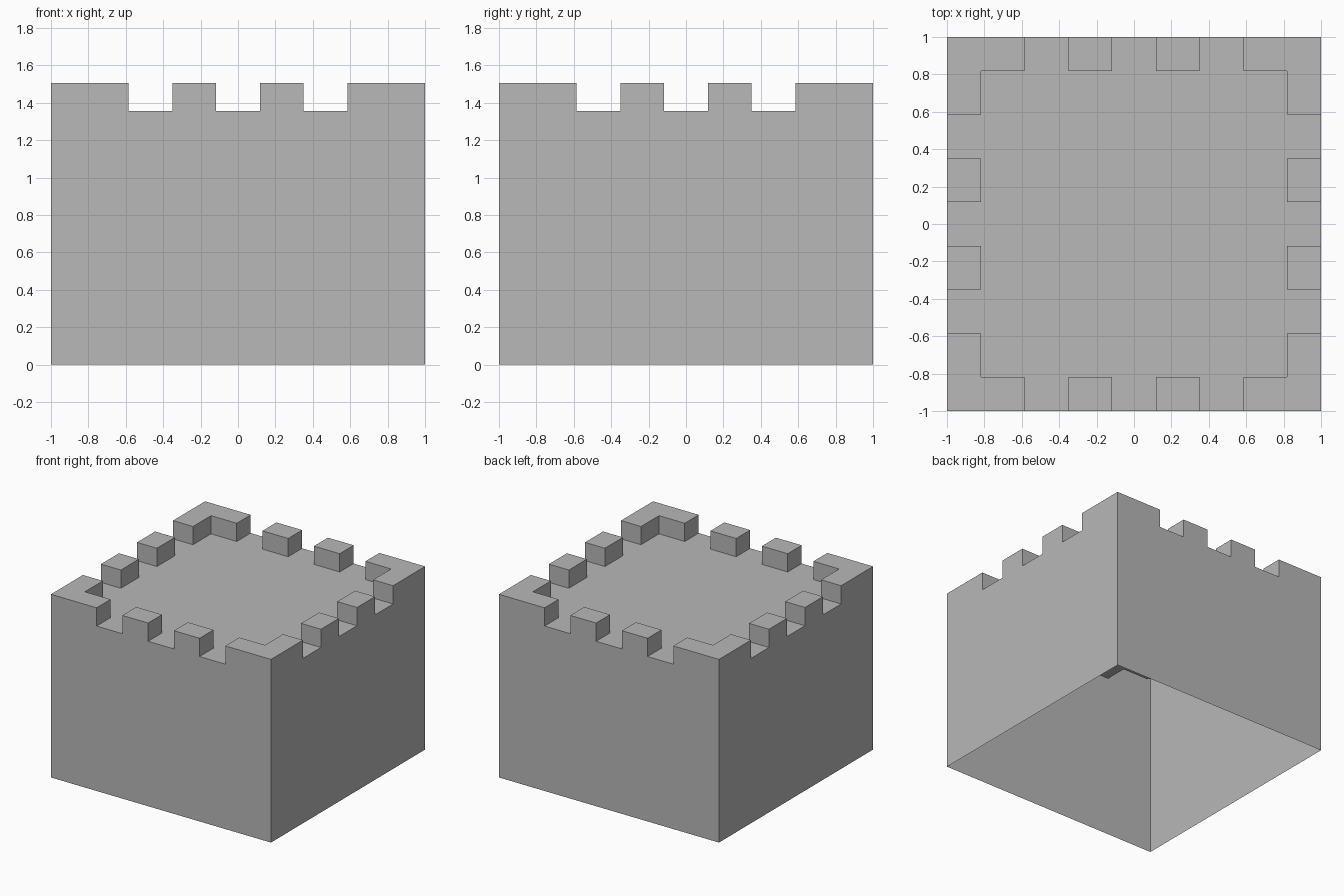
import bpy
import bmesh
import math

cube = bpy.data.objects.get("Cube")
if cube:
    bpy.data.objects.remove(cube, do_unlink=True)

DECK, TOP = 1.355, 1.505
STEP = 0.234                      # width of a merlon or a gap
N = 9                             # cells along each side
lines = [-1.0] + [(k - 3.5) * STEP for k in range(N - 1)] + [1.0]


def height(i, j):
    """Height of a cell: ground outside, deck inside, merlons on the rim."""
    if not (0 <= i < N and 0 <= j < N):
        return 0.0
    if i in (0, N - 1):
        along = j
    elif j in (0, N - 1):
        along = i
    else:
        return DECK
    return TOP if along in (0, 1, 3, 5, 7, 8) else DECK


stone = bpy.data.materials.new("stone_grey")
stone.use_nodes = True
grey = (0.48, 0.48, 0.48, 1.0)
stone.diffuse_color = grey
stone.node_tree.nodes["Principled BSDF"].inputs["Base Color"].default_value = grey

bm = bmesh.new()


def quad(points):
    bm.faces.new([bm.verts.new(p) for p in points])


for i in range(N):
    for j in range(N):
        h = height(i, j)
        x0, x1, y0, y1 = lines[i], lines[i + 1], lines[j], lines[j + 1]
        corners = [(x0, y0), (x1, y0), (x1, y1), (x0, y1)]
        # Deck or merlon top
        quad([(*c, h) for c in corners])
        # Outer walls and merlon sides, split at deck level
        for k, (di, dj) in enumerate([(0, -1), (1, 0), (0, 1), (-1, 0)]):
            low = height(i + di, j + dj)
            a, b = corners[k], corners[(k + 1) % 4]
            for z0, z1 in ((0.0, DECK), (DECK, TOP)):
                if low <= z0 and h >= z1:
                    quad([(*a, z0), (*b, z0), (*b, z1), (*a, z1)])

# Weld the shell, which is open below, and merge its flat faces
bmesh.ops.remove_doubles(bm, verts=bm.verts[:], dist=0.0001)
bmesh.ops.dissolve_limit(bm, angle_limit=math.radians(1),
                         verts=bm.verts[:], edges=bm.edges[:])

mesh = bpy.data.meshes.new("battlement_block")
bm.to_mesh(mesh)
bm.free()
mesh.materials.append(stone)
tower = bpy.data.objects.new("battlement_block", mesh)
bpy.context.collection.objects.link(tower)
